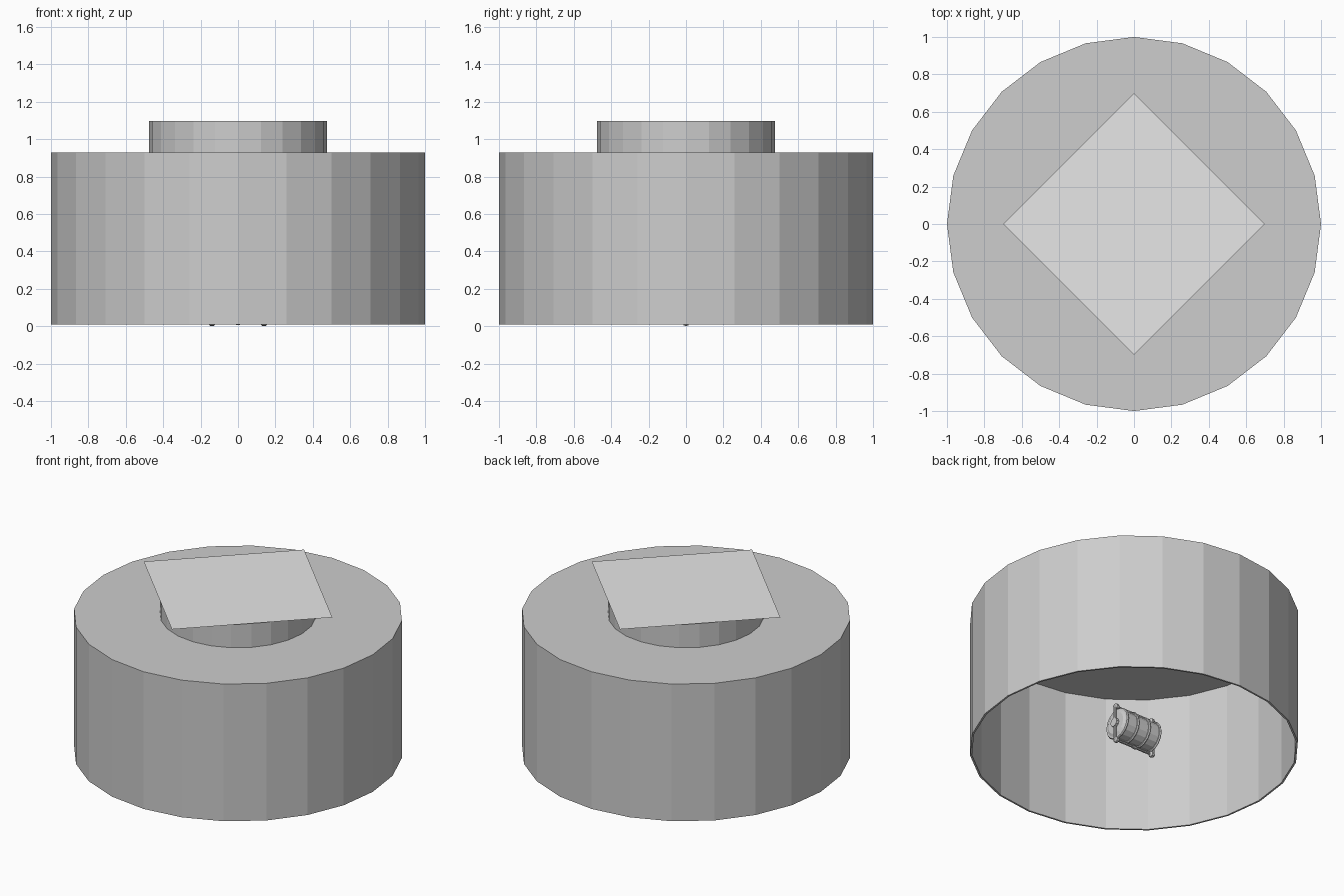
import bpy, bmesh, math
from mathutils import Vector

if "Cube" in bpy.data.objects:
    bpy.data.objects.remove(bpy.data.objects["Cube"])


def material(name, v):
    m = bpy.data.materials.new(name)
    m.diffuse_color = (v, v, v, 1)
    m.use_nodes = True
    m.node_tree.nodes["Principled BSDF"].inputs["Base Color"].default_value = m.diffuse_color
    return m


MID = material("mid grey", 0.61)
LIGHT = material("light grey", 0.8)


def lathe(name, profile, sides, mat, axis='z', center=(0, 0, 0), closed=False):
    """Revolve (radius, height) points about z or x."""
    bm = bmesh.new()
    rings = []
    for r, h in profile:
        ring = []
        for i in range(sides):
            a = 2 * math.pi * i / sides
            c, s = r * math.cos(a), r * math.sin(a)
            p = Vector((c, s, h)) if axis == 'z' else Vector((h, c, s))
            ring.append(bm.verts.new(p + Vector(center)))
        rings.append(ring)
    pairs = list(zip(rings, rings[1:]))
    if closed:
        pairs.append((rings[-1], rings[0]))
    for a, b in pairs:
        for i in range(sides):
            j = (i + 1) % sides
            bm.faces.new((a[i], a[j], b[j], b[i]))
    if not closed:
        bm.faces.new(rings[0][::-1])
        bm.faces.new(rings[-1])
    bmesh.ops.recalc_face_normals(bm, faces=bm.faces)
    me = bpy.data.meshes.new(name)
    bm.to_mesh(me)
    bm.free()
    me.materials.append(mat)
    ob = bpy.data.objects.new(name, me)
    bpy.context.collection.objects.link(ob)
    return ob


# Hollow drum with a narrower open neck
t = 0.012
lathe("drum_shell", [(1, 0.01), (1, 0.93), (0.475, 0.93), (0.475, 1.096),
                     (0.475 - t, 1.096), (0.475 - t, 0.93 - t),
                     (1 - t, 0.93 - t), (1 - t, 0.01)], 24, MID, closed=True)

# Square sheet resting on the neck, turned 45 degrees
bpy.ops.mesh.primitive_plane_add(size=0.7 * math.sqrt(2), location=(0, 0, 1.1),
                                 rotation=(0, 0, math.pi / 4))
bpy.context.object.name = "top_sheet"
bpy.context.object.data.materials.append(LIGHT)

# Small canister lying along x on the drum axis
zc = 0.135
lathe("canister", [(0.07, -0.145), (0.092, -0.135), (0.092, 0.135), (0.07, 0.145)],
      16, MID, 'x', (0, 0, zc))
for k, x in enumerate((-0.13, -0.045, 0.045, 0.13)):
    lathe(f"band_{k}", [(0.098, -0.007), (0.103, 0), (0.098, 0.007)],
          16, MID, 'x', (x, 0, zc))

# Rails above and below the canister with end knobs and struts
for label, s in (("lower", -1), ("upper", 1)):
    z = zc + s * 0.116
    lathe(label + "_rail", [(0.008, -0.14), (0.008, 0.14)], 8, MID, 'x', (0, 0, z))
    lathe(label + "_collar", [(0.012, -0.01), (0.012, 0.01)], 8, MID, 'x', (0, 0, z))
    for e in (-1, 1):
        lathe(label + "_knob", [(0.009, -0.018), (0.019, -0.008), (0.019, 0.008),
                                (0.009, 0.018)], 8, MID, 'x', (e * 0.14, 0, z))
for e in (-1, 1):
    lathe("end_strut", [(0.009, zc - 0.11), (0.009, zc + 0.11)], 8, MID, 'z',
          (e * 0.15, 0, 0))
    lathe("end_boss", [(0.03, -0.012), (0.03, 0.012)], 10, MID, 'x', (e * 0.15, 0, zc))
